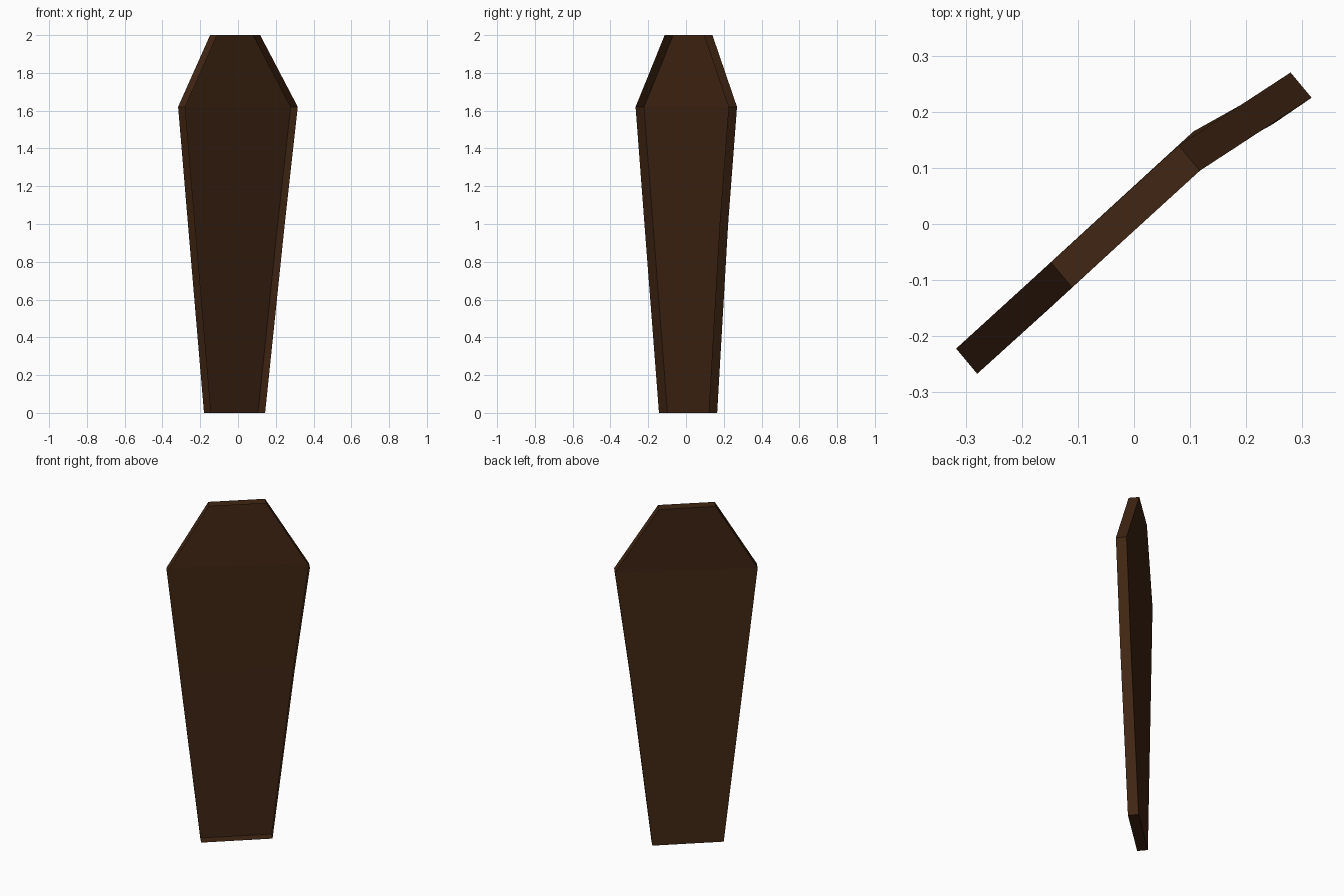
import bpy, bmesh
from mathutils import Vector

if "Cube" in bpy.data.objects:
    bpy.data.objects.remove(bpy.data.objects["Cube"])

wood = bpy.data.materials.new("dark_brown_wood")
wood.diffuse_color = (0.052, 0.019, 0.0065, 1)
wood.use_nodes = True
wood.node_tree.nodes["Principled BSDF"].inputs["Base Color"].default_value = wood.diffuse_color

# Rows of the back panel: height, left (x, y), right (x, y)
rows = [
    (0.00, (-0.180, -0.098), (0.106, 0.165)),
    (1.00, (-0.265, -0.175), (0.210, 0.223)),
    (1.62, (-0.317, -0.222), (0.279, 0.270)),
    (2.00, (-0.148, -0.068), (0.080, 0.140)),
]
depth = Vector((0.0375, -0.045, 0))  # from back panel to the open front rim

bm = bmesh.new()
left = [bm.verts.new((*l, z)) for z, l, r in rows]
right = [bm.verts.new((*r, z)) for z, l, r in rows]

# Back panel
for i in range(len(rows) - 1):
    bm.faces.new((right[i], left[i], left[i + 1], right[i + 1]))

# Thin rim walls all the way round, front left open
outline = left + right[::-1]
rim = [bm.verts.new(v.co + depth) for v in outline]
n = len(outline)
for i in range(n):
    j = (i + 1) % n
    bm.faces.new((outline[j], outline[i], rim[i], rim[j]))

bmesh.ops.recalc_face_normals(bm, faces=bm.faces[:])
# Keep the back panel facing outwards (away from the opening)
bm.faces.ensure_lookup_table()
if bm.faces[0].normal.dot(depth) > 0:
    bmesh.ops.reverse_faces(bm, faces=bm.faces[:])

mesh = bpy.data.meshes.new("coffin_lid")
bm.to_mesh(mesh)
bm.free()
mesh.materials.append(wood)
lid = bpy.data.objects.new("coffin_lid", mesh)
bpy.context.collection.objects.link(lid)
